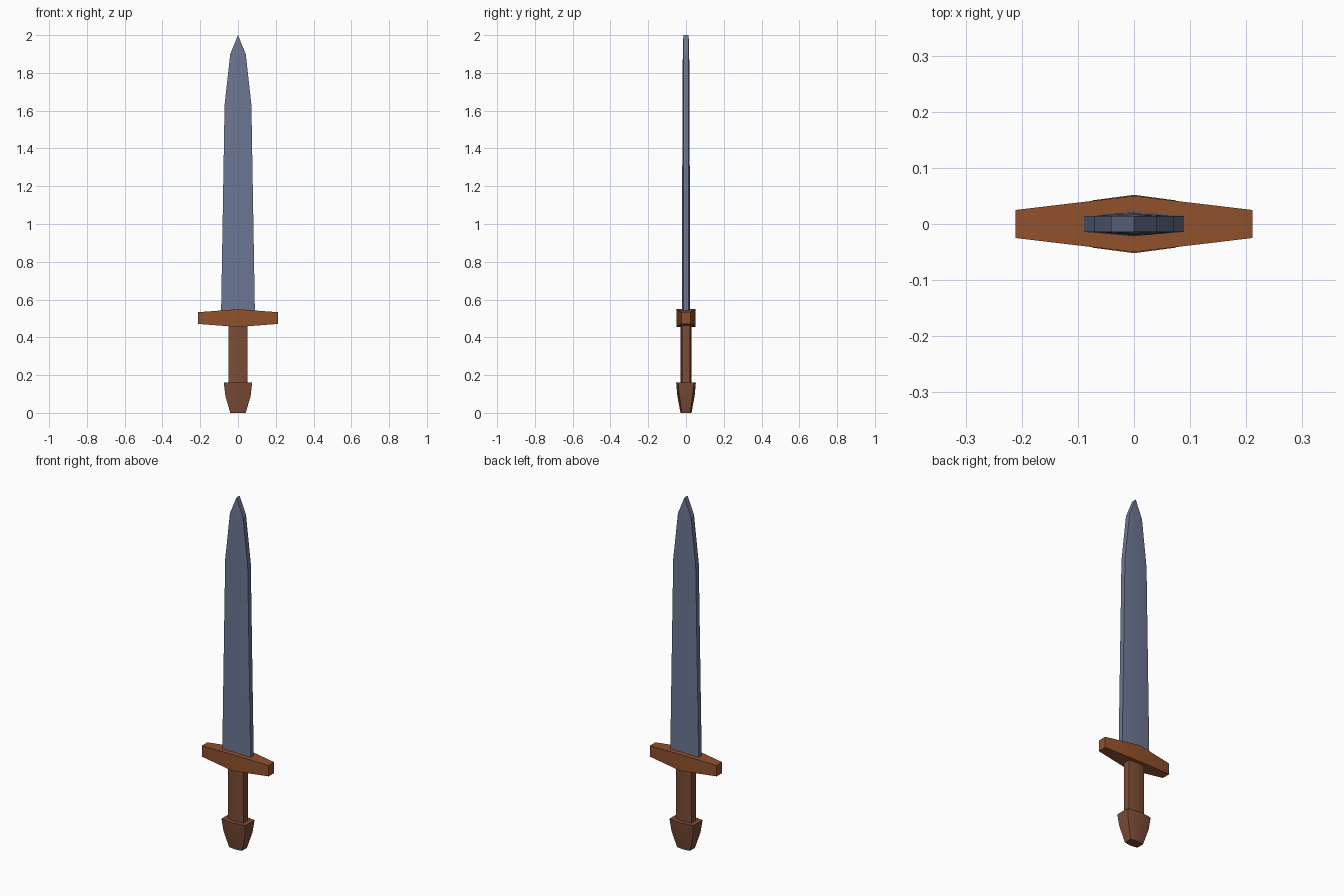
import bpy, bmesh, math
from mathutils import Vector

if "Cube" in bpy.data.objects:
    bpy.data.objects.remove(bpy.data.objects["Cube"])


def material(name, r, g, b):
    # sRGB 0-255 to linear
    lin = [((c / 255 + 0.055) / 1.055) ** 2.4 for c in (r, g, b)]
    m = bpy.data.materials.new(name)
    m.diffuse_color = (*lin, 1)
    m.use_nodes = True
    m.node_tree.nodes["Principled BSDF"].inputs["Base Color"].default_value = m.diffuse_color
    return m


def finish(bm, name, mat):
    bmesh.ops.remove_doubles(bm, verts=bm.verts, dist=1e-5)
    bmesh.ops.recalc_face_normals(bm, faces=bm.faces)
    mesh = bpy.data.meshes.new(name)
    bm.to_mesh(mesh)
    bm.free()
    mesh.materials.append(mat)
    ob = bpy.data.objects.new(name, mesh)
    bpy.context.collection.objects.link(ob)
    bpy.ops.object.select_all(action='DESELECT')
    ob.select_set(True)
    bpy.context.view_layer.objects.active = ob
    bpy.ops.object.shade_smooth_by_angle(angle=math.radians(30))
    return ob


def loft(name, rings, mat):
    """Skin a list of point rings and cap both ends."""
    bm = bmesh.new()
    loops = [[bm.verts.new(p) for p in ring] for ring in rings]
    n = len(loops[0])
    for a, b in zip(loops, loops[1:]):
        for i in range(n):
            j = (i + 1) % n
            bm.faces.new((a[i], a[j], b[j], b[i]))
    for cap in (loops[0], loops[-1]):
        if (Vector(cap[0].co) - Vector(cap[3 % n].co)).length > 1e-4:
            bm.faces.new(cap)
    return finish(bm, name, mat)


def hexagon(z, w, edge, mid):
    """Flattened six-sided section: half width, half depth at edge and centre."""
    return [(w, -edge, z), (w, edge, z), (0, mid, z),
            (-w, edge, z), (-w, -edge, z), (0, -mid, z)]


steel = material("blue grey steel", 108, 119, 147)
tan = material("guard brown", 145, 81, 44)
leather = material("grip brown", 124, 76, 54)

# Blade: long taper, shoulders, then a wedge tip
loft("blade", [hexagon(0.50, 0.09, 0.014, 0.022),
               hexagon(1.63, 0.071, 0.014, 0.019),
               hexagon(1.90, 0.041, 0.014, 0.017)], steel)
bm = bmesh.new()
base = [bm.verts.new(p) for p in hexagon(1.90, 0.041, 0.014, 0.017)]
back = bm.verts.new((0, 0.014, 2.0))
front = bm.verts.new((0, -0.014, 2.0))
for face in ((base[0], base[1], back, front), (base[3], base[4], front, back),
             (base[1], base[2], back), (base[2], base[3], back),
             (base[4], base[5], front), (base[5], base[0], front)):
    bm.faces.new(face)
finish(bm, "blade_tip", steel)

# Guard: rectangular section swelling at the middle
loft("guard", [[(x, -d, 0.502 - h), (x, d, 0.502 - h), (x, d, 0.502 + h), (x, -d, 0.502 + h)]
               for x, d, h in ((-0.211, 0.025, 0.031), (0, 0.05, 0.047), (0.211, 0.025, 0.031))], tan)

# Grip and flared pommel
loft("grip", [hexagon(0.14, 0.05, 0.02, 0.03), hexagon(0.48, 0.05, 0.02, 0.03)], leather)
loft("pommel", [hexagon(0.0, 0.041, 0.022, 0.029),
                hexagon(0.09, 0.067, 0.035, 0.046),
                hexagon(0.16, 0.075, 0.042, 0.052)], leather)
